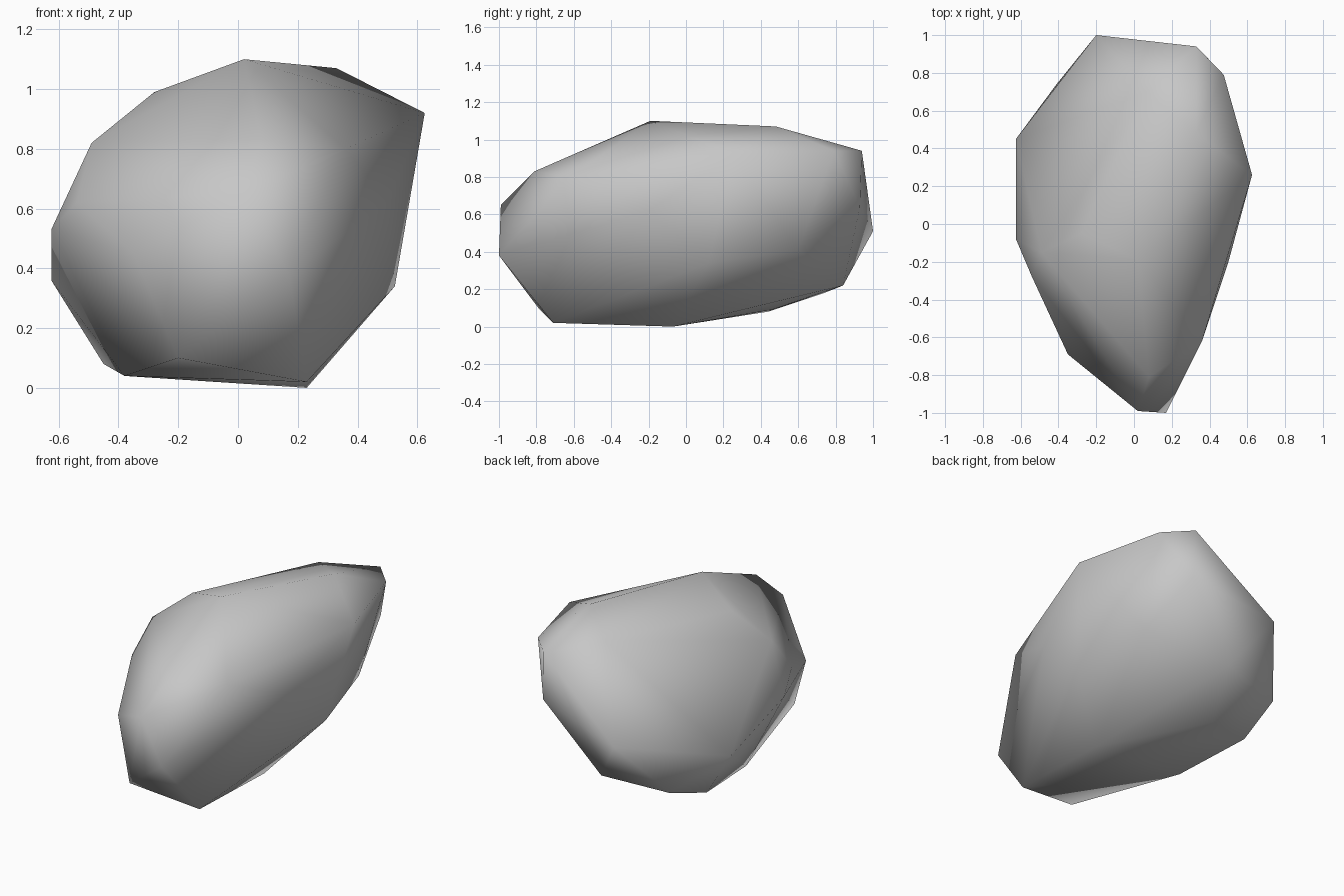
import bpy
import bmesh
from mathutils import Vector

# Remove the default cube
default_cube = bpy.data.objects.get("Cube")
if default_cube:
    bpy.data.objects.remove(default_cube, do_unlink=True)


def make_material(name, colour):
    material = bpy.data.materials.new(name)
    material.use_nodes = True
    material.diffuse_color = colour
    shader = next(n for n in material.node_tree.nodes if n.type == 'BSDF_PRINCIPLED')
    shader.inputs["Base Color"].default_value = colour
    shader.inputs["Roughness"].default_value = 0.9
    return material


def make_hull(name, points, material):
    """Wrap a convex, smoothly shaded skin around the corner points."""
    bm = bmesh.new()
    for point in points:
        bm.verts.new(Vector(point))
    result = bmesh.ops.convex_hull(bm, input=bm.verts[:])
    spare = {v for v in result["geom_interior"] + result["geom_unused"]
             if isinstance(v, bmesh.types.BMVert)}
    bmesh.ops.delete(bm, geom=list(spare), context='VERTS')
    bmesh.ops.recalc_face_normals(bm, faces=bm.faces[:])
    for face in bm.faces:
        face.smooth = True
    mesh = bpy.data.meshes.new(name)
    bm.to_mesh(mesh)
    bm.free()
    mesh.materials.append(material)
    boulder = bpy.data.objects.new(name, mesh)
    bpy.context.collection.objects.link(boulder)
    return boulder


# Corners of the crown
crown = [(.02, -.19, 1.1), (.33, .48, 1.07), (.07, .7, .99), (-.28, -.05, .99),
         (.33, .94, .94), (.475, .79, .94), (.625, .26, .92), (.08, -.81, .83),
         (-.49, -.15, .82)]

# Corners around the widest part
girdle = [(-.2, 1, .51), (-.625, .45, .36), (-.625, -.08, .53), (-.54, -.28, .62),
          (-.35, -.69, .45), (.02, -.99, .65), (.17, -1, .38), (.36, -.62, .8),
          (.5, -.2, .62), (.525, .12, .34), (.42, .6, .41), (.34, .93, .64)]

# Corners of the underside
underside = [(.23, -.07, 0), (-.38, -.05, .04), (-.2, -.79, .1), (.23, -.71, .02),
             (-.2, .46, .09), (-.45, .44, .08), (0, .84, .22), (-.41, .74, .18)]

stone_grey = make_material("stone grey", (.57, .57, .57, 1))
make_hull("boulder", crown + girdle + underside, stone_grey)
